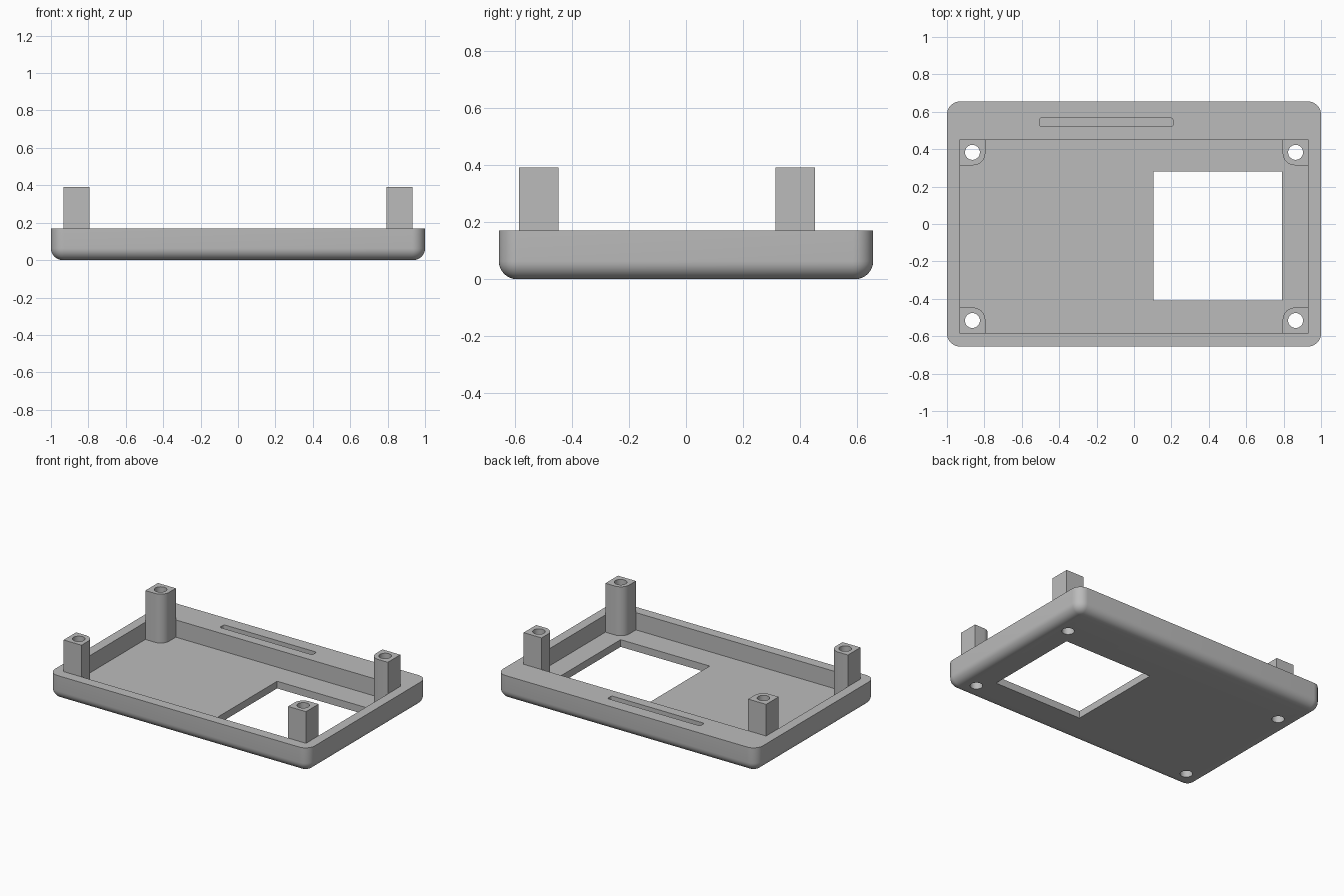
import bpy, bmesh, math

default = bpy.data.objects.get("Cube")
if default:
    bpy.data.objects.remove(default, do_unlink=True)

grey = bpy.data.materials.new("plain_grey")
grey.use_nodes = True
colour = (0.5, 0.5, 0.5, 1)
grey.diffuse_color = colour
grey.node_tree.nodes["Principled BSDF"].inputs["Base Color"].default_value = colour

HALF_X, HALF_Y, HEIGHT = 1.0, 0.655, 0.17
FLOOR, POST_TOP = 0.05, 0.39
POCKET = (-0.933, 0.933, -0.585, 0.452)
POST, HOLE_R = 0.138, 0.04


def outline(x0, x1, y0, y1, radii, steps=10):
    """Counter-clockwise rectangle, radii from lower left corner onwards."""
    pts = []
    corners = ((x0, y0, 1, 1), (x1, y0, -1, 1), (x1, y1, -1, -1), (x0, y1, 1, -1))
    for i, ((cx, cy, sx, sy), r) in enumerate(zip(corners, radii)):
        if r == 0:
            pts.append((cx, cy))
            continue
        for k in range(steps + 1):
            a = math.pi + (i + k / steps) * math.pi / 2
            pts.append((cx + sx * r + r * math.cos(a), cy + sy * r + r * math.sin(a)))
    return pts


def loft(name, rings):
    """Closed solid through (outline, height) rings of equal length."""
    bm = bmesh.new()
    loops = [[bm.verts.new((x, y, z)) for x, y in pts] for pts, z in rings]
    for a, b in zip(loops, loops[1:]):
        for i in range(len(a)):
            j = (i + 1) % len(a)
            bm.faces.new((a[i], a[j], b[j], b[i]))
    bm.faces.new(loops[0][::-1])
    bm.faces.new(loops[-1])
    mesh = bpy.data.meshes.new(name)
    bm.to_mesh(mesh)
    bm.free()
    mesh.materials.append(grey)
    ob = bpy.data.objects.new(name, mesh)
    bpy.context.collection.objects.link(ob)
    return ob


def prism(name, pts, z0, z1):
    return loft(name, [(pts, z0), (pts, z1)])


def drill(name, x, y):
    pts = [(x + HOLE_R * math.cos(a), y + HOLE_R * math.sin(a))
           for a in (k * math.tau / 32 for k in range(32))]
    return prism(name, pts, -0.1, 0.6)


def activate(ob):
    bpy.ops.object.select_all(action="DESELECT")
    ob.select_set(True)
    bpy.context.view_layer.objects.active = ob


def cut(ob, cutter):
    activate(ob)
    mod = ob.modifiers.new("cut", "BOOLEAN")
    mod.operation, mod.solver, mod.object = "DIFFERENCE", "EXACT", cutter
    bpy.ops.object.modifier_apply(modifier=mod.name)
    bpy.data.objects.remove(cutter, do_unlink=True)


def smooth(ob):
    activate(ob)
    bpy.ops.object.shade_smooth_by_angle(angle=math.radians(30))


# Shell with rounded corners and a rounded lower edge
corner, fillet = 0.07, 0.063
rings = []
for k in range(9):
    a = k / 8 * math.pi / 2
    inset = fillet * (1 - math.sin(a))
    pts = outline(inset - HALF_X, HALF_X - inset, inset - HALF_Y, HALF_Y - inset,
                  [corner - inset] * 4)
    rings.append((pts, fillet * (1 - math.cos(a))))
rings.append((rings[-1][0], HEIGHT))
shell = loft("shell", rings)

# Pocket, display window and narrow rim slot
cut(shell, prism("pocket_cutter", outline(*POCKET, [0] * 4), FLOOR, 0.5))
cut(shell, prism("window_cutter", outline(0.105, 0.79, -0.41, 0.28, [0] * 4), -0.1, 0.5))
cut(shell, prism("slot_cutter", outline(-0.505, 0.208, 0.52, 0.567, [0.012] * 4, 4), 0.07, 0.5))

# Corner posts, rounded on the inward edge, with through holes
x0, x1, y0, y1 = POCKET
places = (("front_right_post", x0, y0, 2), ("front_left_post", x1 - POST, y0, 3),
          ("back_left_post", x1 - POST, y1 - POST, 0), ("back_right_post", x0, y1 - POST, 1))
for name, px, py, inner in places:
    radii = [0.065 if i == inner else 0 for i in range(4)]
    post = prism(name, outline(px, px + POST, py, py + POST, radii), FLOOR, POST_TOP)
    for part in (shell, post):
        cut(part, drill("hole_cutter", px + POST / 2, py + POST / 2))
    smooth(post)
smooth(shell)
